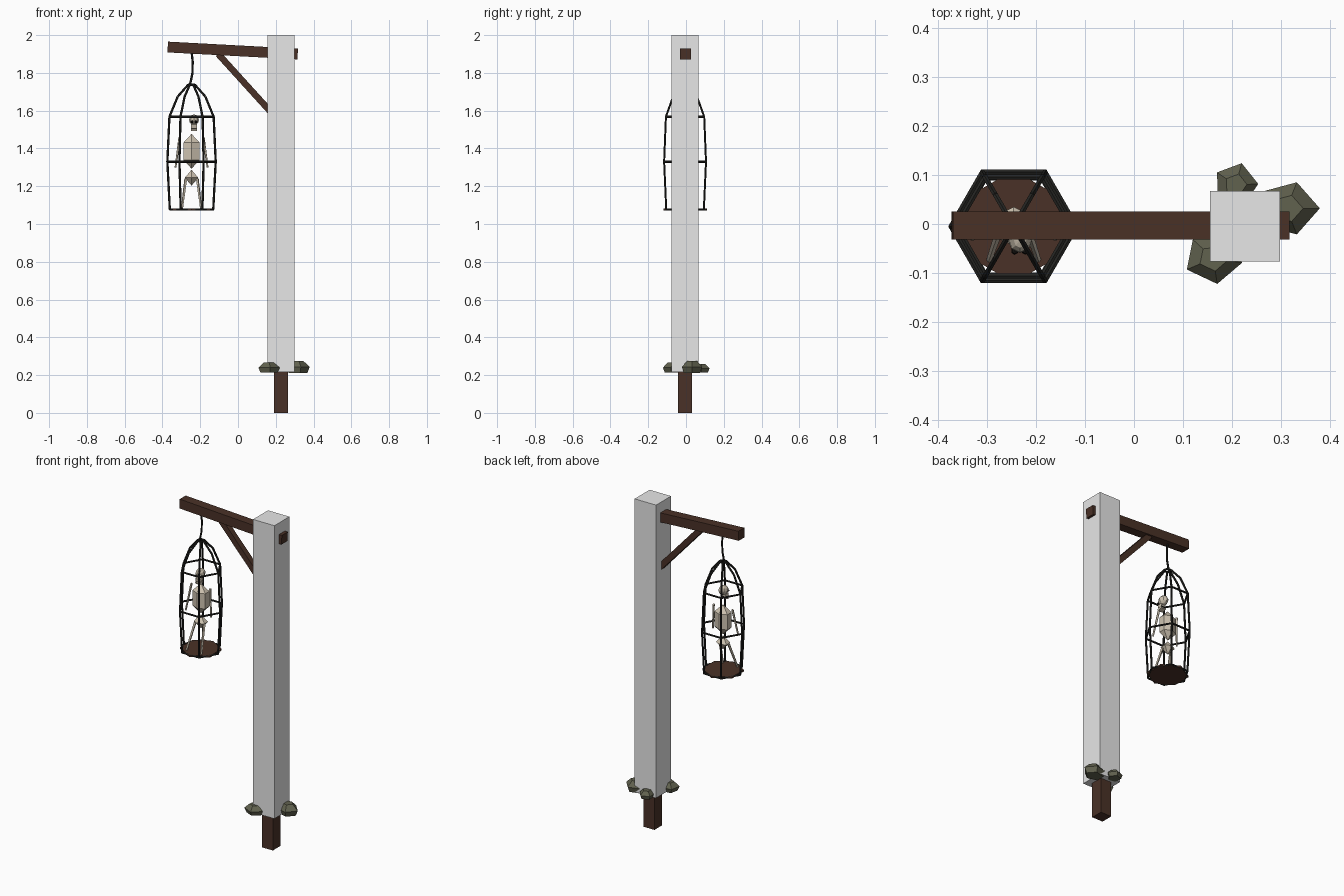
import bpy, bmesh, math
from mathutils import Vector, Matrix

if "Cube" in bpy.data.objects:
    bpy.data.objects.remove(bpy.data.objects["Cube"])

CX, CY = -0.246, -0.005        # cage axis
PX = 0.227                     # post axis


def material(name, rgb):
    m = bpy.data.materials.new(name)
    m.diffuse_color = (*rgb, 1)
    m.use_nodes = True
    m.node_tree.nodes["Principled BSDF"].inputs["Base Color"].default_value = m.diffuse_color
    return m


WOOD = material("dark wood", (0.068, 0.031, 0.02))
GREY = material("light grey", (0.8, 0.8, 0.8))
IRON = material("black iron", (0.018, 0.018, 0.016))
BONE = material("bone", (0.62, 0.55, 0.44))
STONE = material("mossy stone", (0.12, 0.122, 0.078))
BLACK = material("socket black", (0.008, 0.007, 0.006))


def finish(name, bm, mat):
    bmesh.ops.recalc_face_normals(bm, faces=bm.faces)
    me = bpy.data.meshes.new(name)
    bm.to_mesh(me)
    bm.free()
    me.materials.append(mat)
    ob = bpy.data.objects.new(name, me)
    bpy.context.collection.objects.link(ob)
    return ob


def box(name, centre, size, mat, rot_y=0, rot_x=0):
    bm = bmesh.new()
    m = (Matrix.Translation(centre) @ Matrix.Rotation(rot_y, 4, 'Y')
         @ Matrix.Rotation(rot_x, 4, 'X') @ Matrix.Diagonal((*size, 1)))
    bmesh.ops.create_cube(bm, size=1, matrix=m)
    return finish(name, bm, mat)


def timber(name, a, b, width, mat):
    """Square timber between two points in the front plane."""
    a, b = Vector(a), Vector(b)
    d = b - a
    return box(name, (a + b) / 2, (d.length, width, width), mat, -math.atan2(d.z, d.x))


def rod(bm, a, b, r1, r2=None, sides=6):
    a, b = Vector(a), Vector(b)
    d = b - a
    m = Matrix.Translation((a + b) / 2) @ d.to_track_quat('Z', 'Y').to_matrix().to_4x4()
    bmesh.ops.create_cone(bm, cap_ends=True, segments=sides, radius1=r1,
                          radius2=r2 or r1, depth=d.length, matrix=m)


def ball(name, centre, size, seg, rings, mat, rot_x=0):
    bm = bmesh.new()
    m = (Matrix.Translation(centre) @ Matrix.Rotation(rot_x, 4, 'X')
         @ Matrix.Diagonal((*size, 1)))
    bmesh.ops.create_uvsphere(bm, u_segments=seg, v_segments=rings, radius=1, matrix=m)
    return finish(name, bm, mat)


def ring_point(r, z, i):
    t = math.pi / 3 * i
    return (CX + r * math.cos(t), CY + r * math.sin(t), z)


# Gallows: inner post, grey casing, tilted beam and brace
box("inner_post", (PX, CY, 0.998), (0.074, 0.074, 1.996), WOOD)
box("post_casing", (PX, CY, 1.108), (0.144, 0.144, 1.784), GREY)
timber("beam", (-0.372, -0.003, 1.937), (0.316, -0.003, 1.9), 0.057, WOOD)
timber("brace", (-0.105, -0.003, 1.9), (0.21, -0.003, 1.553), 0.034, WOOD)

# Cage bars, following one profile on six sides
profile = [(0.115, 1.077), (0.128, 1.33), (0.117, 1.568), (0.073, 1.675), (0.018, 1.737)]
bm = bmesh.new()
for i in range(6):
    for (r1, z1), (r2, z2) in zip(profile, profile[1:]):
        rod(bm, ring_point(r1, z1, i), ring_point(r2, z2, i), 0.006)
finish("cage_bars", bm, IRON)

# Cage hoops
bm = bmesh.new()
for r, z in profile[:3] + profile[4:]:
    for i in range(6):
        rod(bm, ring_point(r, z, i), ring_point(r, z, i + 1), 0.006)
finish("cage_hoops", bm, IRON)

# Cage floor
bm = bmesh.new()
rod(bm, (CX, CY, 1.072), (CX, CY, 1.082), 0.115)
finish("cage_floor", bm, WOOD)

# Hanging hook
bm = bmesh.new()
hook = [(-0.246, 1.915), (-0.24, 1.86), (-0.241, 1.8), (-0.25, 1.755), (-0.257, 1.735)]
for (x1, z1), (x2, z2) in zip(hook, hook[1:]):
    rod(bm, (x1, CY, z1), (x2, CY, z2), 0.006)
finish("hanging_hook", bm, IRON)

# Skeleton body
ball("rib_cage", (CX, CY, 1.385), (0.057, 0.046, 0.092), 6, 3, BONE)
ball("pelvis", (CX, CY, 1.245), (0.041, 0.036, 0.042), 6, 2, BONE)
for side, s in (("left", -1), ("right", 1)):
    bm = bmesh.new()
    rod(bm, (CX + s * 0.063, CY, 1.46), (CX + s * 0.085, CY - 0.025, 1.3), 0.007, 0.005, 5)
    finish(side + "_arm", bm, BONE)
    bm = bmesh.new()
    rod(bm, (CX + s * 0.03, CY - 0.01, 1.24), (CX + s * 0.05, CY - 0.068, 1.083), 0.008, 0.006, 5)
    finish(side + "_leg", bm, BONE)

# Skull, leaning forward, with sockets and jaw
SX, SY = -0.233, -0.028
ball("skull", (SX, SY, 1.551), (0.026, 0.032, 0.029), 8, 6, BONE, 0.2)
box("upper_jaw", (SX, SY - 0.013, 1.521), (0.03, 0.028, 0.018), BONE, 0, 0.2)
box("lower_jaw", (SX, SY - 0.013, 1.502), (0.032, 0.03, 0.012), BONE, 0, 0.3)
box("mouth_gap", (SX, SY - 0.01, 1.511), (0.028, 0.026, 0.012), BLACK, 0, 0.2)
for side, s in (("left", -1), ("right", 1)):
    ball(side + "_eye_socket", (SX + s * 0.011, SY - 0.027, 1.541), (0.008, 0.008, 0.008), 6, 4, BLACK)


# Stones round the foot of the casing
def stone(name, x, y, rx, ry, z0, z1, turn):
    bm = bmesh.new()
    layers = []
    for f, k in ((0, 0.8), (0.5, 1.0), (1, 0.5)):
        layers.append([bm.verts.new((x + rx * k * math.cos(turn + math.tau * i / 5),
                                     y + ry * k * math.sin(turn + math.tau * i / 5),
                                     z0 + (z1 - z0) * f)) for i in range(5)])
    bm.faces.new(layers[0])
    bm.faces.new(layers[2])
    for lo, hi in zip(layers, layers[1:]):
        for i in range(5):
            j = (i + 1) % 5
            bm.faces.new((lo[i], lo[j], hi[j], hi[i]))
    finish(name, bm, STONE)


stone("front_stone", 0.162, -0.07, 0.06, 0.053, 0.213, 0.266, 4.85)
stone("right_stone", 0.312, 0.032, 0.068, 0.056, 0.211, 0.275, 0.0)
stone("back_stone", 0.208, 0.08, 0.046, 0.046, 0.213, 0.258, 1.3)
